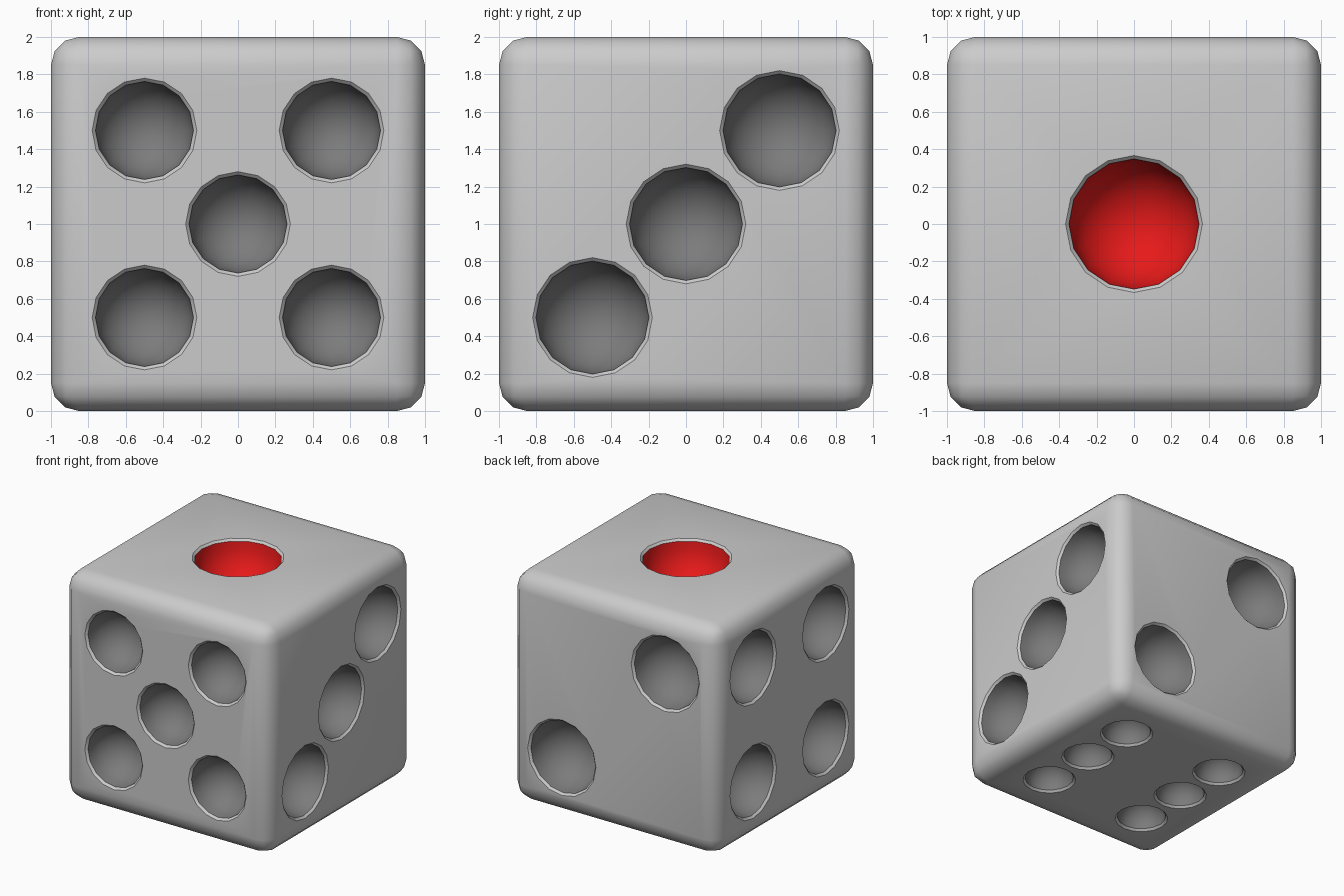
import bpy, bmesh, math
from mathutils import Vector, Matrix

if "Cube" in bpy.data.objects:
    bpy.data.objects.remove(bpy.data.objects["Cube"])

SIDES, RINGS, LIP = 16, 7, 0.018


def material(name, color):
    m = bpy.data.materials.new(name)
    m.diffuse_color = color
    m.use_nodes = True
    m.node_tree.nodes["Principled BSDF"].inputs["Base Color"].default_value = m.diffuse_color
    return m


mats = [material("body_grey", (0.8, 0.8, 0.8, 1)),
        material("pip_dark", (0.2, 0.2, 0.2, 1)),
        material("pip_red", (0.8, 0.01, 0.01, 1))]


def make_object(name, bm):
    me = bpy.data.meshes.new(name)
    bmesh.ops.recalc_face_normals(bm, faces=bm.faces)
    bm.to_mesh(me)
    bm.free()
    for m in mats:
        me.materials.append(m)
    ob = bpy.data.objects.new(name, me)
    bpy.context.collection.objects.link(ob)
    return ob


def add_pip(bm, matrix, r, mat):
    """Lathed cutter: chamfered lip followed by a hemispherical bowl."""
    ri = r - LIP
    profile = [(r + 0.01, 0.01), (ri, -LIP)]
    for i in range(1, RINGS):
        t = math.pi / 2 * i / RINGS
        profile.append((ri * math.cos(t), -LIP - ri * math.sin(t)))
    rings = []
    for rad, h in profile:
        rings.append([bm.verts.new(matrix @ Vector((
            rad * math.cos(2 * math.pi * k / SIDES),
            rad * math.sin(2 * math.pi * k / SIDES), h))) for k in range(SIDES)])
    tip = bm.verts.new(matrix @ Vector((0, 0, -LIP - ri)))
    bm.faces.new(rings[0])
    for i, (a, b) in enumerate(zip(rings, rings[1:])):
        for k in range(SIDES):
            n = (k + 1) % SIDES
            f = bm.faces.new((a[k], a[n], b[n], b[k]))
            f.material_index = mat if i else 0
    for k in range(SIDES):
        f = bm.faces.new((rings[-1][k], rings[-1][(k + 1) % SIDES], tip))
        f.material_index = mat


# Rounded cube body
bm = bmesh.new()
bmesh.ops.create_cube(bm, size=2, matrix=Matrix.Translation((0, 0, 1)))
bmesh.ops.bevel(bm, geom=bm.edges[:], offset=0.15, offset_type='OFFSET',
                segments=3, profile=0.5, affect='EDGES')
die = make_object("die", bm)

# Pips: outward normal, u axis, v axis, radius, material, positions (u, v)
X, Y, Z = Vector((1, 0, 0)), Vector((0, 1, 0)), Vector((0, 0, 1))
four = [(u, v) for u in (-.5, .5) for v in (-.5, .5)]
faces = [
    (Z, X, Y, 0.366, 2, [(0, 0)]),                                        # top
    (Y, X, Z, 0.33, 1, [(-.5, .5), (.5, -.5)]),                           # back
    (X, Y, Z, 0.32, 1, [(-.5, -.5), (0, 0), (.5, .5)]),                   # right
    (-X, Y, Z, 0.32, 1, four),                                            # left
    (-Y, X, Z, 0.28, 1, four + [(0, 0)]),                                 # front
    (-Z, X, Y, 0.22, 1, [(u, v) for u in (-.5, .5) for v in (-.5, 0, .5)]),  # bottom
]
bm = bmesh.new()
for n, u, v, r, mat, spots in faces:
    for a, b in spots:
        m = Matrix((u, v, n)).transposed().to_4x4()
        m.translation = Z + n + u * a + v * b
        add_pip(bm, m, r, mat)
cutter = make_object("pip_cutter", bm)
cutter.hide_render = True

# Carve the pips and finish shading
mod = die.modifiers.new("pips", 'BOOLEAN')
mod.operation = 'DIFFERENCE'
mod.solver = 'EXACT'
mod.object = cutter
bpy.context.view_layer.objects.active = die
die.select_set(True)
bpy.ops.object.modifier_apply(modifier=mod.name)
bpy.data.objects.remove(cutter)
bpy.ops.object.shade_smooth_by_angle(angle=math.radians(35))
